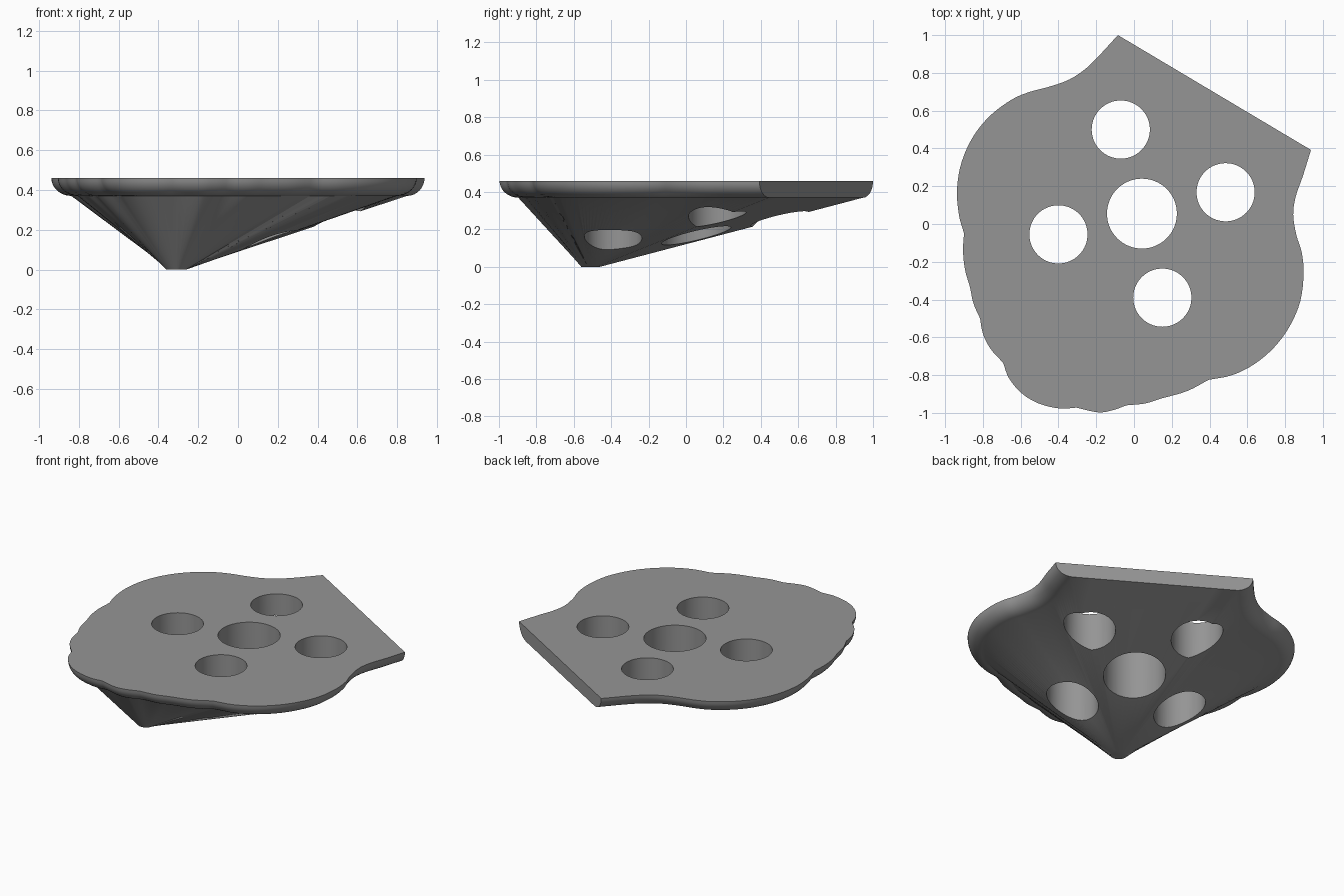
import bpy, bmesh, math
from mathutils import Vector

if "Cube" in bpy.data.objects:
    bpy.data.objects.remove(bpy.data.objects["Cube"])

TOP, RIM, INSET = 0.46, 0.09, 0.10
TIP, TIP_R = Vector((-0.31, -0.51)), 0.05

# Outline lobes, clockwise; each run ends in a sharp notch shared with the next
flat_edge = [(-0.085, 1.0), (0.937, 0.392)]
lobes = [
    [(0.937, 0.392), (0.894, 0.254), (0.857, 0.148), (0.843, 0.05), (0.86, -0.06),
     (0.888, -0.15), (0.898, -0.265), (0.88, -0.41), (0.825, -0.54), (0.745, -0.65),
     (0.64, -0.74), (0.52, -0.8), (0.395, -0.825)],
    [(0.395, -0.825), (0.28, -0.885), (0.14, -0.925)],
    [(0.14, -0.925), (0.06, -0.95), (-0.04, -0.96)],
    [(-0.04, -0.96), (-0.11, -0.985), (-0.19, -0.997), (-0.305, -0.972)],
    [(-0.305, -0.972), (-0.39, -0.977), (-0.5, -0.952), (-0.59, -0.9), (-0.66, -0.82),
     (-0.693, -0.735)],
    [(-0.693, -0.735), (-0.76, -0.66), (-0.8, -0.58), (-0.815, -0.5)],
    [(-0.815, -0.5), (-0.85, -0.42), (-0.868, -0.335)],
    [(-0.868, -0.335), (-0.895, -0.24), (-0.905, -0.14), (-0.9, -0.05)],
    [(-0.9, -0.05), (-0.927, 0.05), (-0.937, 0.185), (-0.912, 0.33), (-0.85, 0.465),
     (-0.76, 0.575), (-0.645, 0.66), (-0.55, 0.7), (-0.455, 0.725), (-0.36, 0.757),
     (-0.285, 0.8), (-0.21, 0.865), (-0.085, 1.0)],
]
holes = [(0.042, 0.055, 0.185), (-0.07, 0.5, 0.154), (0.485, 0.168, 0.154),
         (-0.4, -0.055, 0.154), (0.15, -0.39, 0.154)]


def smooth_run(points, steps=4):
    """Catmull-Rom through the points, without the last one."""
    p = [Vector(q) for q in points]
    p = [2 * p[0] - p[1]] + p + [2 * p[-1] - p[-2]]
    out = []
    for i in range(1, len(p) - 2):
        a, b, c, d = p[i - 1:i + 3]
        for s in range(steps):
            t = s / steps
            out.append(0.5 * (2 * b + (c - a) * t + (2 * a - 5 * b + 4 * c - d) * t * t
                              + (3 * b - a - 3 * c + d) * t ** 3))
    return out


FLAT_N = 8
a, b = Vector(flat_edge[0]), Vector(flat_edge[1])
outline = [a.lerp(b, i / FLAT_N) for i in range(FLAT_N)]
for run in lobes:
    outline += smooth_run(run)
n = len(outline)


def edge_normal(i):
    d = (outline[(i + 1) % n] - outline[i]).normalized()
    return Vector((d.y, -d.x))          # inward for a clockwise outline


def inset(dist):
    """Mitred inset that leaves the straight back edge in place."""
    result = []
    for i, p in enumerate(outline):
        j = (i - 1) % n
        n1, n2 = edge_normal(j), edge_normal(i)
        d1 = 0 if j < FLAT_N else dist
        d2 = 0 if i < FLAT_N else dist
        det = n1.x * n2.y - n1.y * n2.x
        if d1 != d2:
            v = Vector((d1 * n2.y - d2 * n1.y, n1.x * d2 - n2.x * d1)) / det
        else:
            m = (n1 + n2).normalized()
            v = m * d1 / max(m.dot(n1), 0.6)
        result.append(p + v)
    # respread the straight edge between its shortened ends
    for i in range(1, FLAT_N):
        result[i] = result[0].lerp(result[FLAT_N], i / FLAT_N)
    return result


# Body: flat top, quarter-round rim, then a taper to the small off-centre tip
bm = bmesh.new()
rings = []
for k in range(9):
    ang = math.pi / 2 * k / 8
    z = TOP - RIM * math.sin(ang)
    rings.append([bm.verts.new((p.x, p.y, z)) for p in inset(INSET * (1 - math.cos(ang)))])
tip_ring = []
for v in rings[-1]:
    d = (v.co.xy - TIP).normalized() * TIP_R + TIP
    tip_ring.append(bm.verts.new((d.x, d.y, 0)))
rings.append(tip_ring)
for r1, r2 in zip(rings, rings[1:]):
    for i in range(n):
        j = (i + 1) % n
        bm.faces.new((r1[i], r1[j], r2[j], r2[i]))
bm.faces.new(rings[0])
bm.faces.new(rings[-1])
bmesh.ops.triangulate(bm, faces=[f for f in bm.faces if len(f.verts) == 4])
bmesh.ops.recalc_face_normals(bm, faces=bm.faces)
mesh = bpy.data.meshes.new("body")
bm.to_mesh(mesh)
bm.free()
body = bpy.data.objects.new("body", mesh)
bpy.context.collection.objects.link(body)

grey = bpy.data.materials.new("mid grey")
grey.diffuse_color = (0.3, 0.3, 0.3, 1)
grey.use_nodes = True
grey.node_tree.nodes["Principled BSDF"].inputs["Base Color"].default_value = grey.diffuse_color
mesh.materials.append(grey)

# Vertical through holes
for x, y, r in holes:
    bpy.ops.mesh.primitive_cylinder_add(vertices=64, radius=r, depth=2, location=(x, y, 0.3))
    cutter = bpy.context.object
    cutter.name = "hole_cutter"
    cutter.hide_render = True
    cutter.data.materials.append(grey)
    bpy.context.view_layer.objects.active = body
    mod = body.modifiers.new("hole", 'BOOLEAN')
    mod.operation, mod.solver, mod.object = 'DIFFERENCE', 'EXACT', cutter
    bpy.ops.object.modifier_apply(modifier=mod.name)
    bpy.data.objects.remove(cutter)

bpy.ops.object.select_all(action='DESELECT')
body.select_set(True)
bpy.context.view_layer.objects.active = body
bpy.ops.object.shade_smooth_by_angle(angle=math.radians(30))
